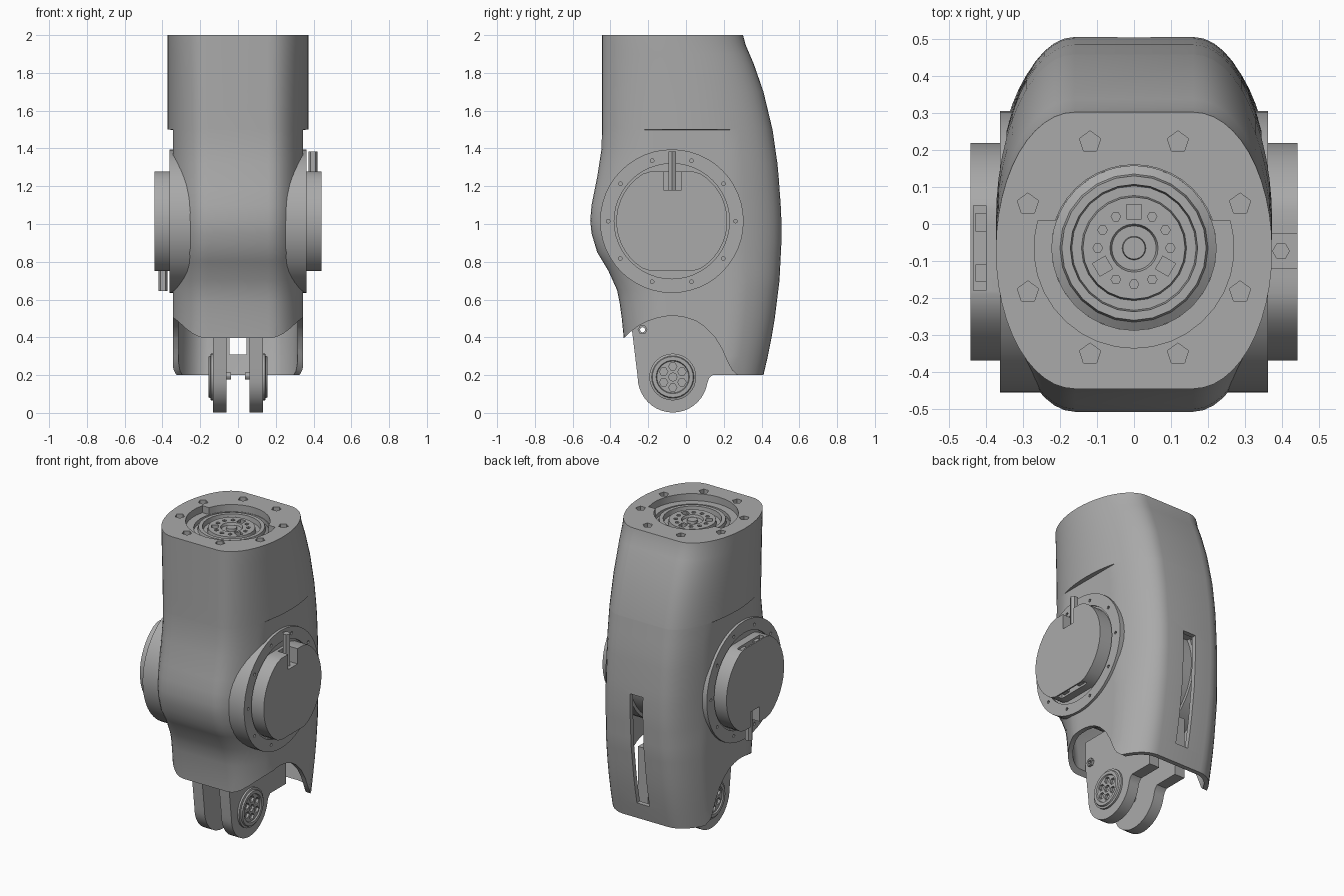
import bpy, bmesh
from math import sin, cos, pi, sqrt
from mathutils import Matrix, Vector

cube = bpy.data.objects.get("Cube")
if cube:
    bpy.data.objects.remove(cube)

grey = bpy.data.materials.new("satin grey")
grey.use_nodes = True
tone = (0.40, 0.40, 0.40, 1)
grey.diffuse_color = tone
grey.node_tree.nodes["Principled BSDF"].inputs["Base Color"].default_value = tone


def finish(name, bm):
    bmesh.ops.remove_doubles(bm, verts=bm.verts, dist=1e-5)
    bmesh.ops.recalc_face_normals(bm, faces=bm.faces)
    mesh = bpy.data.meshes.new(name)
    bm.to_mesh(mesh)
    bm.free()
    mesh.materials.append(grey)
    obj = bpy.data.objects.new(name, mesh)
    bpy.context.collection.objects.link(obj)
    return obj


def skin(bm, rings, capped=True):
    loops = [[bm.verts.new(p) for p in ring] for ring in rings]
    for low, high in zip(loops, loops[1:]):
        for i in range(len(low)):
            j = (i + 1) % len(low)
            bm.faces.new((low[i], low[j], high[j], high[i]))
    if capped:
        bm.faces.new(loops[0])
        bm.faces.new(loops[-1])


def prisms(name, polys, axis, a, b):
    """Extrude outlines along an axis; X outlines are (y, z), Z outlines are (x, y)."""
    bm = bmesh.new()
    for poly in polys:
        skin(bm, [[(d, u, v) if axis == "X" else (u, v, d) for u, v in poly] for d in (a, b)])
    return finish(name, bm)


def ring(u, v, r, n, start=0.0):
    return [(u + r * cos(start + 2 * pi * i / n), v + r * sin(start + 2 * pi * i / n)) for i in range(n)]


def rect(u0, u1, v0, v1):
    return [(u0, v0), (u1, v0), (u1, v1), (u0, v1)]


def cut(target, cutter):
    cutter.hide_render = True
    mod = target.modifiers.new("cut", "BOOLEAN")
    mod.operation, mod.solver, mod.object = "DIFFERENCE", "EXACT", cutter
    bpy.context.view_layer.objects.active = target
    bpy.ops.object.modifier_apply(modifier=mod.name)
    bpy.data.objects.remove(cutter)


def opposite(obj, matrix, name):
    bm = bmesh.new()
    bm.from_mesh(obj.data)
    bm.transform(matrix)
    return finish(name, bm)


# Housing: bowed cross-sections, with the sides pared flat below the collar
def interp(table, z):
    for (z0, y0), (z1, y1) in zip(table, table[1:]):
        if z <= z1:
            t = max(0, (z - z0) / (z1 - z0))
            return y0 + (y1 - y0) * t
    return table[-1][1]


front = [(0.2, -0.32), (0.4, -0.33), (0.55, -0.345), (0.65, -0.365), (0.75, -0.41), (0.85, -0.47),
         (0.95, -0.5), (1.02, -0.507), (1.1, -0.5), (1.25, -0.47), (1.4, -0.447), (1.5, -0.445), (2, -0.445)]
back = [(0.2, 0.41), (0.35, 0.445), (0.5, 0.47), (0.7, 0.495), (0.9, 0.505), (1.05, 0.505), (1.3, 0.487),
        (1.5, 0.458), (1.7, 0.41), (1.85, 0.358), (1.95, 0.315), (2, 0.302)]


def section(z, clamp, wall=0.0):
    yf, yb = interp(front, z) + wall, interp(back, z) - wall
    mid = (yf + yb) / 2
    half, flat = (yb - yf) / 2, 0.16
    points = []
    for quarter in range(4):
        for k in range(13):
            a = (quarter + k / 12) * pi / 2
            sx = 1 if quarter in (0, 3) else -1
            x = sx * (flat + (0.213 - wall) * abs(cos(a)))
            points.append((max(-clamp, min(clamp, x)), mid + half * sin(a), z))
    return points


heights = [0.2, 0.3, 0.4, 0.5, 0.58, 0.65, 0.7, 0.75, 0.8, 0.85, 0.9, 0.95, 1.02, 1.1, 1.18, 1.25, 1.32, 1.4]
bm = bmesh.new()
rings = [section(z, 0.345) for z in heights + [1.498]]
rings += [section(z, 0.375) for z in (1.5, 1.6, 1.7, 1.78, 1.85, 1.9, 1.95, 1.99, 2)]
skin(bm, rings)
housing = finish("housing", bm)

bm = bmesh.new()
skin(bm, [section(z, 0.315, 0.03) for z in [0.1] + heights[:-3]])
cut(housing, finish("cavity", bm))

# Arched lower opening and rear slot
arch = [(-0.6, 0.18), (-0.33, 0.395), (-0.29, 0.432), (-0.25, 0.462), (-0.2, 0.487), (-0.15, 0.503), (-0.1, 0.512),
        (-0.05, 0.513), (0, 0.505), (0.05, 0.488), (0.1, 0.455), (0.15, 0.405), (0.19, 0.34),
        (0.22, 0.27), (0.245, 0.225), (0.275, 0.199), (0.275, 0.05), (-0.6, 0.05)]
cut(housing, prisms("arch_cutter", [arch], "X", -0.6, 0.6))
cut(housing, prisms("slot_cutter", [rect(-0.045, 0.045, 0.3, 0.6)], "Z", 0.31, 1.04))

# Top face: keyed recess and bolt holes
cy = -0.065
key = [(0.225 * cos(a), cy + 0.225 * sin(a)) for a in [0.33 + i * (pi - 0.66) / 16 for i in range(17)]]
key += [(-0.27 * cos(a), cy - 0.27 * sin(a)) for a in [-0.28 + i * (pi + 0.56) / 20 for i in range(21)]]
cut(housing, prisms("key_cutter", [key], "Z", 1.955, 2.1))
cut(housing, prisms("bore_cutter", [ring(0, cy, 0.222, 32)], "Z", 1.92, 2.1))
bolts = [ring(0.31 * cos(a), cy + 0.31 * sin(a), 0.03, 5, pi / 2)
         for a in [pi / 8 + i * pi / 4 for i in range(8)]]
cut(housing, prisms("bolt_cutter", bolts, "Z", 1.95, 2.1))

# Output coupling: turned rings with a drilled hub
profile = [(0.223, 1.90), (0.223, 1.93), (0.2, 1.945), (0.195, 1.965), (0.172, 1.965), (0.168, 1.935), (0.142, 1.935),
           (0.138, 1.96), (0.065, 1.96), (0.06, 1.945), (0.032, 1.945), (0.03, 1.96), (0.02, 1.96)]
bm = bmesh.new()
skin(bm, [[(x, y, z) for x, y in ring(0, cy, r, 24)] for r, z in profile])
coupling = finish("output_coupling", bm)
holes = []
for i in range(12):
    a = i * pi / 6
    u, v = 0.098 * cos(a), cy + 0.098 * sin(a)
    if i % 4 == 3:
        holes.append(ring(u, v, 0.028, 4, a + pi / 4))
    else:
        holes.append(ring(u, v, 0.013, 6))
cut(coupling, prisms("hub_cutter", holes, "Z", 1.93, 2.1))

# Joint core across the inside of the housing
core = prisms("joint_core", [ring(-0.075, 1.015, 0.36, 40)], "X", -0.3, 0.3)

# Side joint: flange, clipped motor cover, cable pin and connectors
jy, jz = -0.075, 1.015
flange = prisms("joint_flange", [ring(jy, jz, 0.38, 48)], "X", 0.2, 0.362)
screws = [ring(jy + 0.337 * cos(a), jz + 0.337 * sin(a), 0.01, 8) for a in [i * pi / 5 for i in range(10)]]
cut(flange, prisms("screw_cutter", screws, "X", 0.34, 0.5))
cut(flange, prisms("groove_cutter", [ring(jy, jz, 0.305, 48)], "X", 0.35, 0.5))
outline = [(y, max(0.752, min(1.278, z))) for y, z in ring(jy, jz, 0.294, 40, pi / 40)]
cover = prisms("motor_cover", [outline], "X", 0.3, 0.442)
cut(cover, prisms("notch_cutter", [rect(-0.12, -0.025, 1.18, 1.4)], "X", 0.368, 0.5))
cut(cover, prisms("socket_cutter", [rect(-0.18, 0.05, 0.7, 0.79)], "X", 0.4, 0.433))
pin = prisms("cable_pin", [ring(0.397, -0.073, 0.024, 6)], "Z", 1.18, 1.385)
plugs = prisms("connectors", [rect(-0.155, -0.11, 0.765, 0.795), rect(-0.02, 0.03, 0.765, 0.795)], "X", 0.395, 0.428)
turn = Matrix.Translation((0, 0, jz)) @ Matrix.Rotation(pi, 4, "Y") @ Matrix.Translation((0, 0, -jz))
for part in (flange, cover, pin, plugs):
    opposite(part, turn, "right_" + part.name)
    part.name = "left_" + part.name

# Lower clevis: rounded plates with drilled bosses
py, pz = -0.07, 0.19
lobe = [(py + 0.186 * cos(a), pz + 0.188 * sin(a)) for a in [pi + i * pi / 20 for i in range(20)]]
plate_outline = [(-0.285, 0.6), (-0.285, 0.43)] + lobe + [(0.122, 0.183), (0.14, 0.2), (0.3, 0.2), (0.3, 0.6)]
plate = prisms("clevis_plate", [plate_outline], "X", 0.06, 0.132)
cut(plate, prisms("fixing_cutter", [ring(-0.23, 0.44, 0.014, 8)], "X", 0, 0.3))
bm = bmesh.new()
skin(bm, [[(x, y, z) for y, z in ring(py, pz, r, 32)]
          for x, r in ((0.12, 0.124), (0.144, 0.124), (0.147, 0.112), (0.156, 0.108), (0.156, 0.088), (0.148, 0.084))])
boss = finish("clevis_boss", bm)
sockets = [ring(py + 0.056 * cos(a), pz + 0.056 * sin(a), 0.022, 6) for a in [pi / 6 + i * pi / 3 for i in range(6)]]
sockets.append(ring(py, pz, 0.022, 8))
cut(boss, prisms("boss_cutter", sockets, "X", 0.132, 0.3))
nub = prisms("clevis_nub", [ring(py, pz + 0.005, 0.018, 12)], "X", 0.038, 0.07)
nut = prisms("fixing_nut", [ring(-0.23, 0.44, 0.026, 6)], "X", 0.13, 0.148)
cut(nut, prisms("nut_cutter", [ring(-0.23, 0.44, 0.014, 8)], "X", 0, 0.3))
for part in (plate, boss, nub, nut):
    opposite(part, Matrix.Scale(-1, 4, Vector((1, 0, 0))), "right_" + part.name)
    part.name = "left_" + part.name

# Smooth curved surfaces, keep machined edges crisp
for obj in bpy.context.scene.objects:
    if obj.type == "MESH":
        bpy.ops.object.select_all(action="DESELECT")
        obj.select_set(True)
        bpy.context.view_layer.objects.active = obj
        bpy.ops.object.shade_smooth_by_angle(angle=pi / 6)
